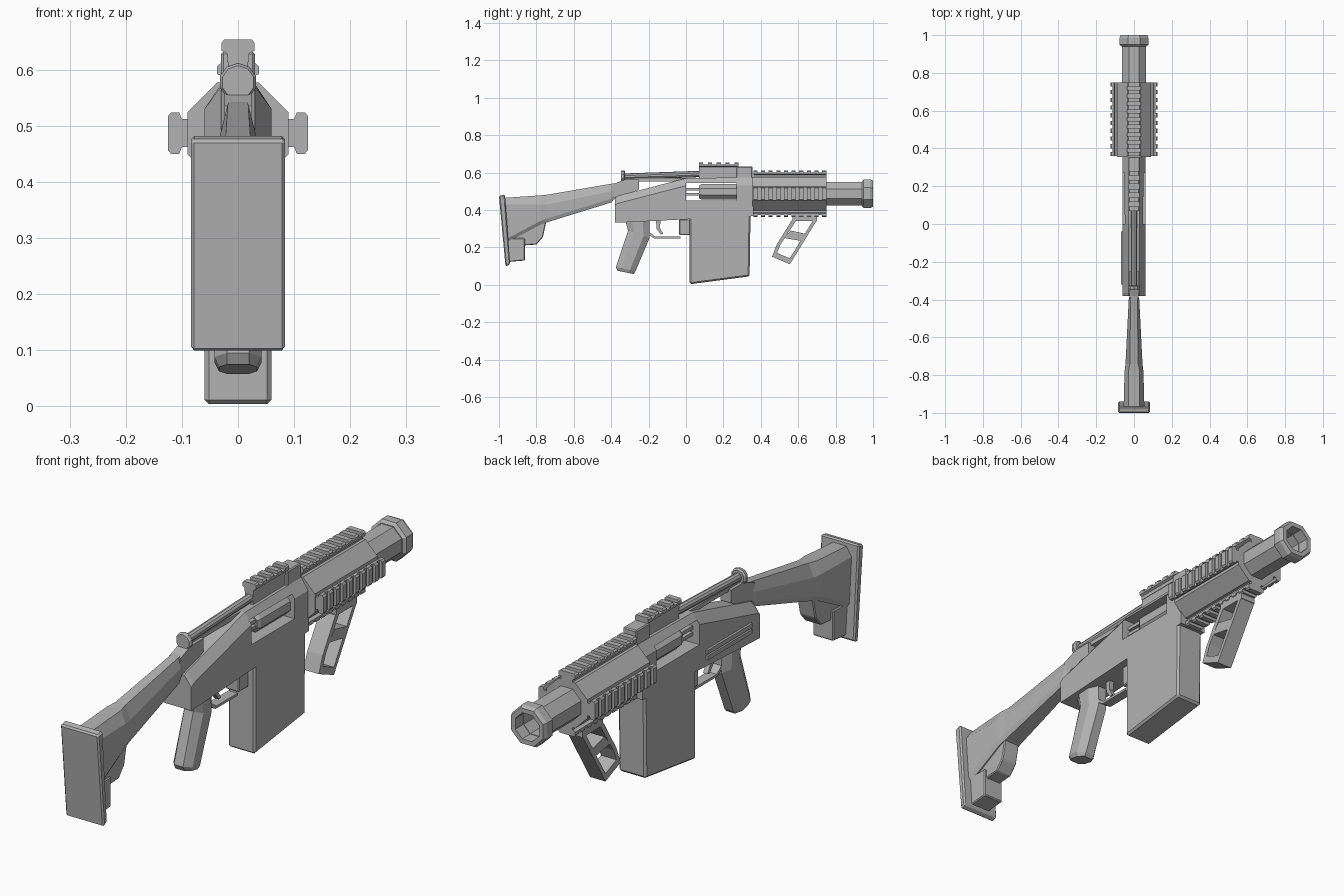
import bpy, bmesh, math
from mathutils import Matrix, Vector

if "Cube" in bpy.data.objects:
    bpy.data.objects.remove(bpy.data.objects["Cube"])

grey = bpy.data.materials.new("gunmetal_grey")
grey.diffuse_color = (0.45, 0.45, 0.45, 1)
grey.use_nodes = True
grey.node_tree.nodes["Principled BSDF"].inputs["Base Color"].default_value = grey.diffuse_color
AX = 0.487  # barrel axis height


def finish(name, bm, bevel=0.0):
    bmesh.ops.recalc_face_normals(bm, faces=bm.faces)
    if bevel:
        bmesh.ops.bevel(bm, geom=list(bm.edges), offset=bevel, segments=1, affect='EDGES')
    me = bpy.data.meshes.new(name)
    bm.to_mesh(me)
    bm.free()
    me.materials.append(grey)
    ob = bpy.data.objects.new(name, me)
    bpy.context.collection.objects.link(ob)
    return ob


def loft(name, rings, bevel=0.0, closed=False):
    """Skin a list of equal-sized rings of points."""
    bm = bmesh.new()
    vs = [[bm.verts.new(p) for p in r] for r in rings]
    n = len(vs[0])
    pairs = list(zip(vs, vs[1:])) + ([(vs[-1], vs[0])] if closed else [])
    for a, b in pairs:
        for i in range(n):
            j = (i + 1) % n
            bm.faces.new((a[i], a[j], b[j], b[i]))
    if not closed:
        bm.faces.new(vs[0])
        bm.faces.new(vs[-1])
    return finish(name, bm, bevel)


def prism(name, pts, hw, bevel=0.0, cx=0.0):
    """Side profile in (y, z), widened to both sides."""
    return loft(name, [[(cx + s * hw, y, z) for y, z in pts] for s in (-1, 1)], bevel)


def box(name, x0, x1, y0, y1, z0, z1, bevel=0.0):
    return prism(name, [(y0, z0), (y1, z0), (y1, z1), (y0, z1)], (x1 - x0) / 2, bevel, (x0 + x1) / 2)


def ring(y, apothem, n=8, z=AX):
    r = apothem / math.cos(math.pi / n)
    return [(r * math.cos((i + .5) * 2 * math.pi / n), y,
             z + r * math.sin((i + .5) * 2 * math.pi / n)) for i in range(n)]


def cut(ob, cutter):
    m = ob.modifiers.new("cut", 'BOOLEAN')
    m.object, m.operation, m.solver = cutter, 'DIFFERENCE', 'EXACT'
    bpy.context.view_layer.objects.active = ob
    bpy.ops.object.modifier_apply(modifier=m.name)
    bpy.data.objects.remove(cutter)


def rail(name, y0, y1, dist, angle, n, z=AX, w=1.0):
    """Toothed rail lying along y, turned about the long axis."""
    rot = Matrix.Translation((0, 0, z)) @ Matrix.Rotation(angle, 4, 'Y')
    base = [(-.025, -.005), (-.025, .010), (-.037, .015), (-.037, .023),
            (.037, .023), (.037, .015), (.025, .010), (.025, -.005)]
    tooth = [(-.037, .022), (-.037, .029), (-.030, .035), (.030, .035), (.037, .029), (.037, .022)]

    def bar(part, prof, a, b):
        loft(part, [[rot @ Vector((u * w, y, dist + v)) for u, v in prof] for y in (a, b)])
    bar(name, base, y0, y1)
    t = .022
    for i in range(n):
        y = y0 + (y1 - y0 - t) * i / (n - 1)
        bar(name + "_tooth", tooth, y, y + t)


# Receiver: chamfered top, falling towards the rear
def receiver_ring(y, zb, zs, zt):
    return [(-.06, y, zb), (-.06, y, zs), (-.03, y, zt), (.03, y, zt), (.06, y, zs), (.06, y, zb)]


receiver = loft("receiver", [receiver_ring(-.38, .332, .425, .465), receiver_ring(-.365, .332, .435, .475),
                             receiver_ring(0, .35, .53, .57), receiver_ring(.36, .367, .53, .575)])
cut(receiver, box("window_cutter", -.2, .2, .0, .27, .45, .545))

# Bolt and guide rods in the window
loft("bolt", [ring(.07, .034, 8, .497), ring(.085, .042, 8, .497), ring(.28, .042, 8, .497)])
for z in (.485, .51):
    box("guide_rod", -.03, .03, -.01, .08, z - .007, z + .007)

# Slotted plate on the left side
for z in (.375, .398):
    box("side_strip", -.069, -.058, -.32, -.04, z, z + .017)

# Handguard, with rails on four sides
loft("handguard", [ring(.355, .09), ring(.75, .09)])
for k, side in enumerate(("top", "right", "bottom", "left")):
    rail(side + "_rail", .36, .75, .09, k * math.pi / 2, 10)

# Hollow barrel and muzzle ring
loft("barrel", [ring(.74, .063), ring(.95, .063), ring(.95, .05), ring(.74, .05)], closed=True)
loft("muzzle", [ring(.94, .066), ring(.95, .077), ring(.985, .077), ring(1.0, .07),
                ring(1.0, .052), ring(.94, .052)], closed=True)

# Upper block, sight rail and rear-reaching tube
box("upper_block", -.03, .03, .27, .355, .55, .632, .004)
rail("sight_rail", .07, .28, .0, 0, 5, z=.619, w=.8)
box("sight_mount", -.018, .018, .07, .28, .565, .62)


def tilted(y, r, n=10):
    return ring(y, r, n, .578 + (y + .34) * .035)


loft("tube", [tilted(-.34, .016), tilted(.28, .016)])
loft("tube_knob", [tilted(-.348, .028), tilted(-.342, .032), tilted(-.332, .032), tilted(-.326, .026)])
box("lower_guide", -.012, .012, -.33, .28, .553, .57)

# Hinge joining stock and receiver
prism("stock_hinge", [(-.40, .47), (-.40, .535), (-.33, .562), (-.25, .562), (-.25, .51), (-.34, .47)], .024)


# Stock: tapered and chamfered, with a stepped toe
def stock_ring(y, zb, zs, zt, hw, tw):
    return [(-hw * .8, y, zb), (-hw, y, zb + .02), (-hw, y, zs), (-tw, y, zt),
            (tw, y, zt), (hw, y, zs), (hw, y, zb + .02), (hw * .8, y, zb)]


loft("stock", [stock_ring(-.97, .22, .43, .465, .055, .03), stock_ring(-.78, .32, .43, .478, .05, .03),
               stock_ring(-.74, .335, .43, .482, .045, .022), stock_ring(-.40, .44, .50, .54, .028, .018),
               stock_ring(-.355, .49, .52, .545, .016, .012)])
prism("stock_toe", [(-.95, .34), (-.74, .37), (-.765, .255), (-.80, .215), (-.95, .205)], .036, .004)
prism("stock_heel", [(-.965, .25), (-.862, .25), (-.862, .13), (-.95, .122)], .045, .004)
prism("butt_plate", [(-1.0, .475), (-.968, .483), (-.94, .11), (-.965, .097)], .084, .006)

# Magazine
prism("magazine", [(.02, .38), (.02, .003), (.34, .045), (.345, .38)], .06, .008)


# Pistol grip: hexagonal section, sloping back
def grip_ring(ya, yb, za, zb, hw=.042):
    m = (za + zb) / 2
    q, r = ya + (yb - ya) * .28, ya + (yb - ya) * .72
    zq, zr = za + (zb - za) * .28, za + (zb - za) * .72
    return [(-.02, ya, za), (-hw, q, zq), (-hw, r, zr), (-.02, yb, zb),
            (.02, yb, zb), (hw, r, zr), (hw, q, zq), (.02, ya, za)]


loft("pistol_grip", [grip_ring(-.325, -.195, .345, .345), grip_ring(-.31, -.195, .29, .25),
                     grip_ring(-.375, -.27, .095, .072), grip_ring(-.365, -.28, .075, .058, .034)])

# Trigger, its guard and the block behind the magazine
prism("trigger", [(-.16, .35), (-.135, .35), (-.14, .305), (-.122, .272), (-.135, .27), (-.158, .30)], .01)
prism("trigger_guard", [(-.20, .285), (-.165, .258), (-.03, .258), (-.03, .248), (-.17, .248), (-.205, .272)], .02)
box("guard_block", -.03, .03, -.037, .025, .265, .35, .004)

# Foregrip: slanted open frame
for name, pts in {
    "foregrip_top": [(.57, .38), (.70, .38), (.70, .34), (.57, .34)],
    "foregrip_front": [(.70, .345), (.68, .345), (.545, .125), (.555, .11)],
    "foregrip_rear": [(.59, .345), (.565, .345), (.485, .215), (.46, .15), (.48, .155), (.505, .215)],
    "foregrip_middle": [(.56, .29), (.64, .272), (.615, .235), (.525, .25)],
    "foregrip_bottom": [(.46, .15), (.555, .11), (.57, .135), (.475, .175)],
}.items():
    prism(name, pts, .034)
